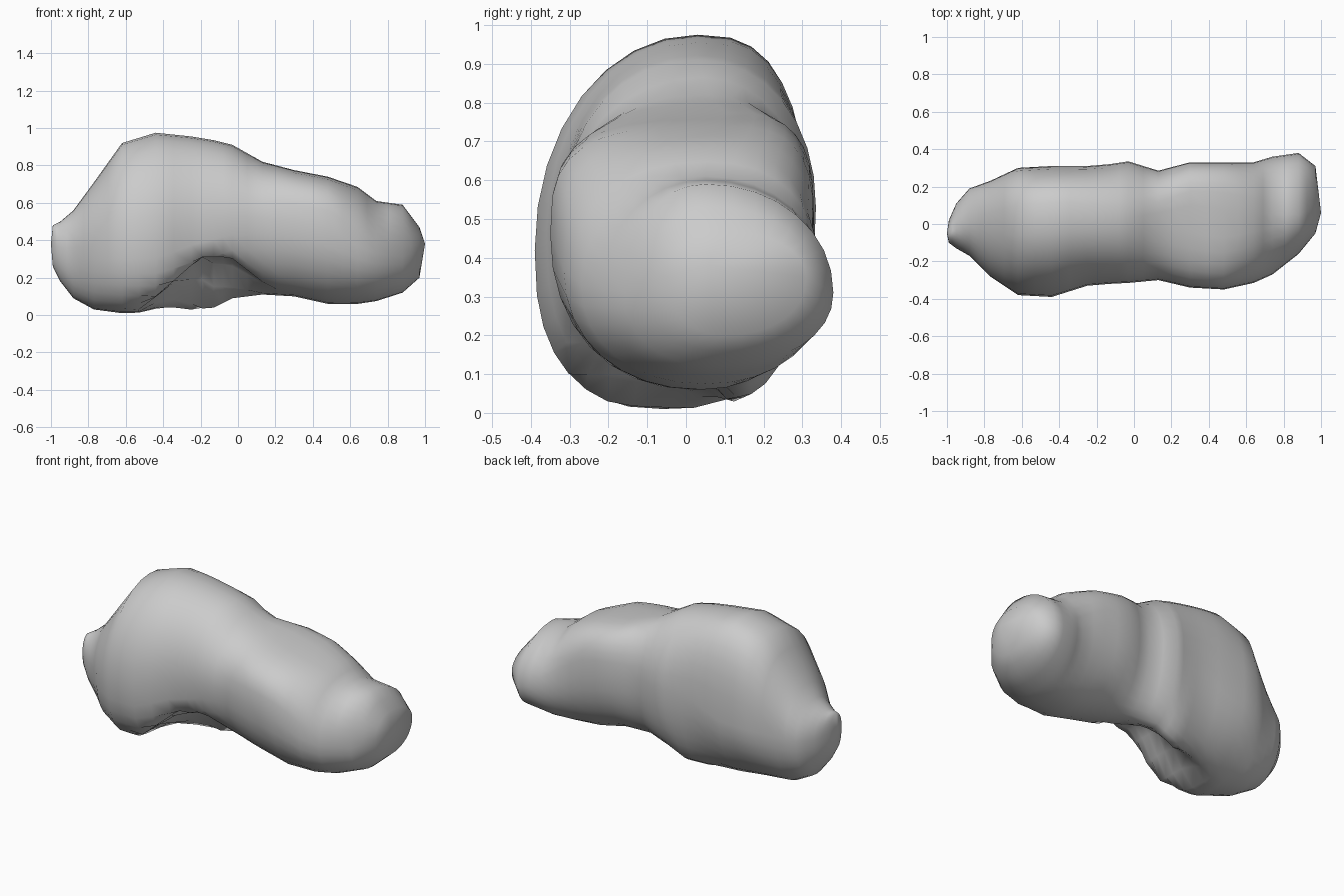
import bpy, bmesh
from math import cos, sin, pi

# Cross-sections along x: x, y front, y back, z bottom, z top, z of widest point, y of crest, y of keel
SECTIONS = [
    (-0.99, -0.10, 0.02, 0.26, 0.48, 0.38, -0.05, -0.05),
    (-0.95, -0.13, 0.11, 0.18, 0.50, 0.36, -0.02, -0.03),
    (-0.88, -0.17, 0.19, 0.09, 0.56, 0.36, 0.00, -0.02),
    (-0.77, -0.28, 0.23, 0.03, 0.71, 0.38, 0.01, -0.03),
    (-0.62, -0.38, 0.30, 0.01, 0.92, 0.41, 0.02, -0.06),
    (-0.44, -0.39, 0.31, 0.00, 0.975, 0.42, 0.03, -0.02),
    (-0.25, -0.33, 0.31, 0.02, 0.955, 0.50, 0.03, 0.08),
    (-0.13, -0.32, 0.32, 0.04, 0.935, 0.52, 0.03, 0.13),
    (-0.03, -0.315, 0.335, 0.09, 0.91, 0.53, 0.03, 0.12),
    (0.13, -0.30, 0.285, 0.11, 0.82, 0.52, 0.06, 0.07),
    (0.30, -0.34, 0.33, 0.10, 0.775, 0.50, 0.10, 0.02),
    (0.48, -0.35, 0.33, 0.06, 0.74, 0.46, 0.08, 0.02),
    (0.64, -0.315, 0.33, 0.06, 0.685, 0.37, 0.06, 0.04),
    (0.74, -0.27, 0.36, 0.075, 0.61, 0.33, 0.05, 0.05),
    (0.88, -0.16, 0.38, 0.12, 0.59, 0.31, 0.05, 0.07),
    (0.97, -0.05, 0.31, 0.20, 0.47, 0.35, 0.09, 0.10),
]
SIDES = 32


def clamp(v):
    return max(0, min(1, v))


def power(v, n):
    return abs(v) ** (2 / n)


def bump(x, lo, rise, fall, hi):
    return min(clamp((x - lo) / (rise - lo)), clamp((hi - x) / (hi - fall)))


def ring(bm, x, yf, yb, zb, zt, zw, crest, keel):
    boxy = bump(x, 0.05, 0.35, 0.5, 0.75)         # flat-topped shoulder
    tall = bump(x, -0.85, -0.6, -0.35, 0.0)       # big left lobe
    notch = bump(x, -0.55, -0.2, -0.04, 0.36)     # hollow under the front
    verts = []
    for i in range(SIDES):
        c, s = cos(2 * pi * i / SIDES), sin(2 * pi * i / SIDES)
        if s >= 0:
            n = 2.05 + 1.1 * boxy + (0.7 * tall if c > 0 else 0)
        else:
            n = 2.15 + (0.4 * tall if c < 0 else -0.25 * tall)
        mid = crest if s >= 0 else keel
        y = mid + power(c, n) * ((yb if c >= 0 else yf) - mid)
        z = zw + power(s, n) * ((zt if s >= 0 else zb) - zw)
        ceiling = 0.31 * notch * clamp((0.13 - y) / 0.22)
        verts.append(bm.verts.new((x, y, max(z, ceiling))))
    return verts


# Insert a halfway section between neighbours
rows = [SECTIONS[0]]
for a, b in zip(SECTIONS, SECTIONS[1:]):
    rows += [tuple((p + q) / 2 for p, q in zip(a, b)), b]

# Lumpy boulder skin
bm = bmesh.new()
rings = [ring(bm, *row) for row in rows]
for a, b in zip(rings, rings[1:]):
    for i in range(SIDES):
        j = (i + 1) % SIDES
        bm.faces.new((a[i], a[j], b[j], b[i]))

# Rounded end tips
for loop, tip in ((rings[0], (-1, -0.05, 0.38)), (rings[-1], (1, 0.06, 0.38))):
    v = bm.verts.new(tip)
    for i in range(SIDES):
        bm.faces.new((loop[i], loop[(i + 1) % SIDES], v))
bmesh.ops.recalc_face_normals(bm, faces=bm.faces)
for f in bm.faces:
    f.smooth = True

mesh = bpy.data.meshes.new("boulder")
bm.to_mesh(mesh)
bm.free()
boulder = bpy.data.objects.new("boulder", mesh)
bpy.context.collection.objects.link(boulder)
